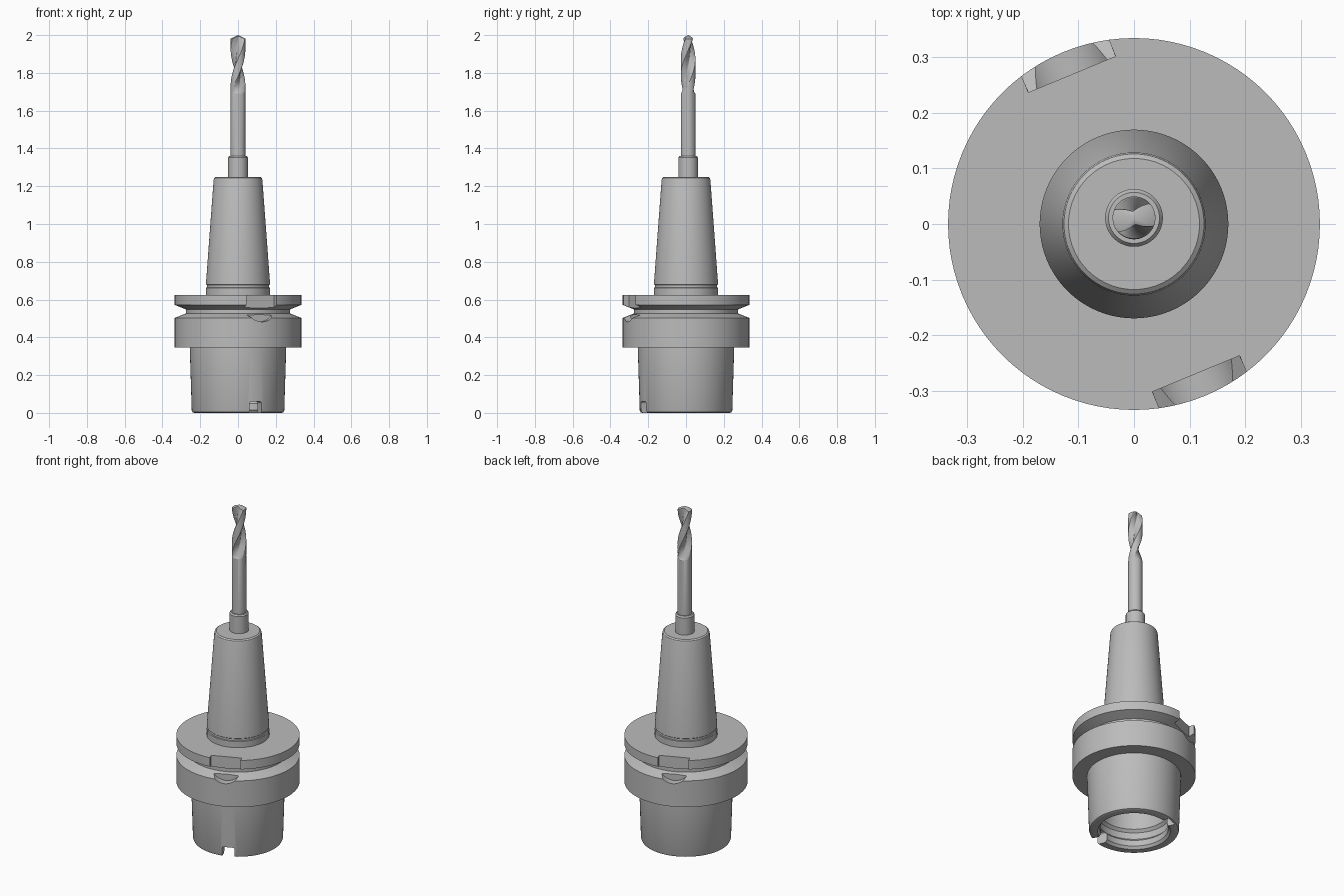
import bpy, bmesh, math
from mathutils import Matrix, Vector

cube = bpy.data.objects.get("Cube")
if cube:
    bpy.data.objects.remove(cube, do_unlink=True)

steel = bpy.data.materials.new("brushed_steel")
steel.use_nodes = True
steel.diffuse_color = (0.5, 0.5, 0.5, 1)
steel.node_tree.nodes["Principled BSDF"].inputs["Base Color"].default_value = (0.5, 0.5, 0.5, 1)

SLOT_ANGLE = math.radians(-67.5)
TOOL_Y = 0.011


def make_object(name, bm):
    bmesh.ops.recalc_face_normals(bm, faces=bm.faces)
    mesh = bpy.data.meshes.new(name)
    bm.to_mesh(mesh)
    bm.free()
    mesh.materials.append(steel)
    obj = bpy.data.objects.new(name, mesh)
    bpy.context.collection.objects.link(obj)
    return obj


def lathe(name, profile, steps=96):
    """Spin a closed (radius, height) profile around z."""
    bm = bmesh.new()
    verts = [bm.verts.new((r, 0, z)) for r, z in profile]
    edges = [bm.edges.new(pair) for pair in zip(verts, verts[1:])]
    bmesh.ops.spin(bm, geom=verts + edges, cent=(0, 0, 0), axis=(0, 0, 1),
                   angle=math.tau, steps=steps, use_duplicate=False)
    bmesh.ops.remove_doubles(bm, verts=bm.verts, dist=1e-5)
    return make_object(name, bm)


def radial_cutter(name, outline, near, far, angle):
    """Extrude a (sideways, height) outline outward along a radial direction."""
    bm = bmesh.new()
    face = bm.faces.new([bm.verts.new((near, t, z)) for t, z in outline])
    out = bmesh.ops.extrude_face_region(bm, geom=[face])
    moved = [g for g in out["geom"] if isinstance(g, bmesh.types.BMVert)]
    bmesh.ops.translate(bm, verts=moved, vec=Vector((far - near, 0, 0)))
    bmesh.ops.transform(bm, matrix=Matrix.Rotation(angle, 4, "Z"), verts=bm.verts)
    obj = make_object(name, bm)
    obj.hide_render = True
    return obj


def cut(obj, cutters):
    """Apply boolean cuts and discard the cutters."""
    for cutter in cutters:
        mod = obj.modifiers.new("cut", "BOOLEAN")
        mod.operation, mod.solver, mod.object = "DIFFERENCE", "EXACT", cutter
    graph = bpy.context.evaluated_depsgraph_get()
    mesh = bpy.data.meshes.new_from_object(obj.evaluated_get(graph))
    obj.modifiers.clear()
    obj.data = mesh
    for cutter in cutters:
        bpy.data.objects.remove(cutter, do_unlink=True)


def smooth(obj):
    bpy.ops.object.select_all(action="DESELECT")
    obj.select_set(True)
    bpy.context.view_layer.objects.active = obj
    bpy.ops.object.shade_smooth_by_angle(angle=math.radians(28))


# Holder body: hollow shank, grooved flange and tapered nose
holder = lathe("tool_holder", [
    (0, 0.26), (0.178, 0.26), (0.186, 0.12), (0.2, 0.105), (0.2, 0.065),
    (0.186, 0.05), (0.186, 0.015), (0.198, 0), (0.232, 0), (0.241, 0.004),
    (0.245, 0.014), (0.255, 0.335), (0.255, 0.345),
    (0.335, 0.345), (0.335, 0.503), (0.275, 0.527), (0.275, 0.548), (0.335, 0.572),
    (0.335, 0.625), (0.17, 0.625), (0.17, 0.662), (0.165, 0.664), (0.165, 0.676),
    (0.17, 0.68), (0.129, 1.235), (0.126, 1.244), (0.118, 1.25), (0, 1.25)])

# Flange notches: straight sides with a round lower end
notch = [(0.085, 0.7), (-0.085, 0.7)]
for i in range(25):
    a = math.pi + math.pi * i / 24
    notch.append((0.085 * math.cos(a), 0.567 + 0.085 * math.sin(a)))

# Drive slots: rounded upper corners
slot = [(-0.035, -0.02), (0.035, -0.02)]
for side in (0, 1):
    for i in range(6):
        a = math.pi / 2 * (side + i / 5)
        slot.append(((0.023 if side == 0 else -0.023) + 0.012 * math.cos(a),
                     0.048 + 0.012 * math.sin(a)))

cut(holder, [
    radial_cutter("front_notch_cutter", notch, 0.292, 0.45, SLOT_ANGLE),
    radial_cutter("back_notch_cutter", notch, 0.292, 0.45, SLOT_ANGLE + math.pi),
    radial_cutter("front_slot_cutter", slot, 0.15, 0.3, SLOT_ANGLE),
    radial_cutter("back_slot_cutter", slot, 0.15, 0.232, SLOT_ANGLE + math.pi)])
smooth(holder)

# Collar that grips the drill
collar = lathe("drill_collar", [(0, 1.24), (0.052, 1.24), (0.052, 1.352),
                                (0.046, 1.36), (0, 1.36)], 64)
collar.location.y = TOOL_Y
smooth(collar)

# Twist drill: round shank lofted into two helical flutes and a pointed tip
RADIUS, START, TOP, PITCH = 0.0386, 1.69, 2.0, 0.55
SIDES, LEVELS, HALF = 72, 48, math.radians(56)


def drill_ring(bm, z, base_z, last=False):
    depth = 0.68 * min(1, max(0, (z - START) / 0.08)) ** 0.7
    twist = SLOT_ANGLE + math.tau * (base_z - TOP) / PITCH
    ring = []
    for i in range(SIDES):
        a = math.tau * i / SIDES
        phi = (a + math.pi / 2) % math.pi - math.pi / 2
        dip = math.cos(phi / HALF * math.pi / 2) ** 0.7 if abs(phi) < HALF else 0
        r = RADIUS * (1 - depth * dip)
        height = TOP - 0.5 * r if last else z
        ring.append(bm.verts.new((r * math.cos(a + twist), r * math.sin(a + twist), height)))
    return ring


bm = bmesh.new()
rings = [drill_ring(bm, 1.35, START)]
for k in range(LEVELS + 1):
    z = START + (TOP - 0.022 - START) * k / LEVELS
    rings.append(drill_ring(bm, z, z))
rings.append(drill_ring(bm, TOP, TOP - 0.019, True))
for low, high in zip(rings, rings[1:]):
    for i in range(SIDES):
        j = (i + 1) % SIDES
        bm.faces.new((low[i], low[j], high[j], high[i]))
tip = bm.verts.new((0, 0, TOP))
for i in range(SIDES):
    bm.faces.new((rings[-1][i], rings[-1][(i + 1) % SIDES], tip))
bm.faces.new(rings[0][::-1])
drill = make_object("twist_drill", bm)
drill.location.y = TOOL_Y
smooth(drill)
